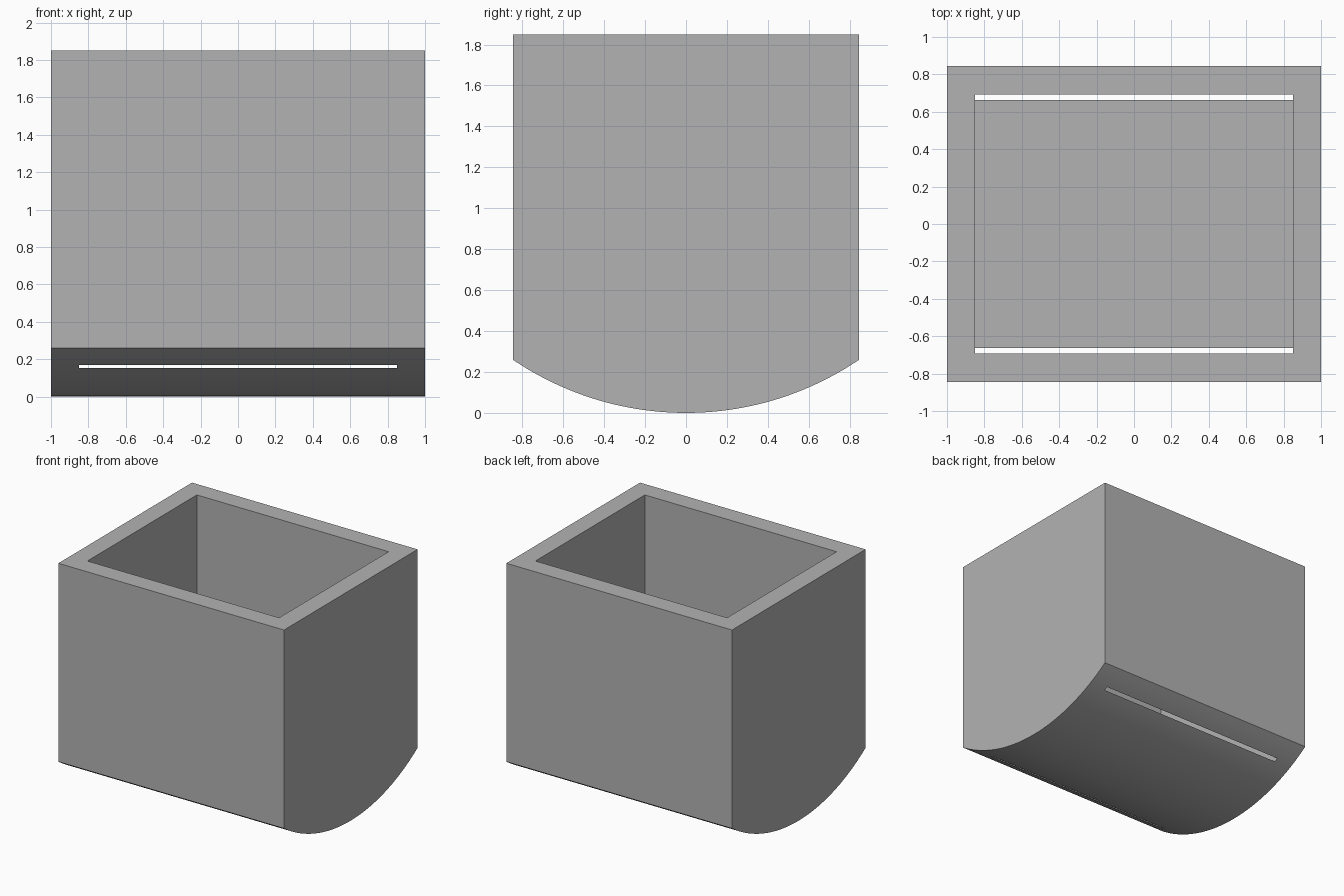
import bpy
import bmesh
import math

cube = bpy.data.objects.get("Cube")
if cube:
    bpy.data.objects.remove(cube, do_unlink=True)

HALF_X, HALF_Y, HEIGHT = 1.0, 0.846, 1.85
WALL, FLOOR_Z = 0.153, 0.154
EDGE_Z = 0.26      # height where the curved underside meets the walls
SEGMENTS = 64

grey = bpy.data.materials.new("plain grey")
grey.use_nodes = True
colour = (0.45, 0.45, 0.45, 1.0)
grey.diffuse_color = colour
grey.node_tree.nodes["Principled BSDF"].inputs["Base Color"].default_value = colour


def extrude_profile(name, profile, half_x):
    """Sweep a closed (y, z) outline along x into a solid."""
    bm = bmesh.new()
    face = bm.faces.new([bm.verts.new((-half_x, y, z)) for y, z in profile])
    swept = bmesh.ops.extrude_face_region(bm, geom=[face])["geom"]
    verts = [g for g in swept if isinstance(g, bmesh.types.BMVert)]
    bmesh.ops.translate(bm, verts=verts, vec=(2 * half_x, 0, 0))
    bmesh.ops.recalc_face_normals(bm, faces=bm.faces)
    mesh = bpy.data.meshes.new(name)
    bm.to_mesh(mesh)
    bm.free()
    mesh.materials.append(grey)
    obj = bpy.data.objects.new(name, mesh)
    bpy.context.collection.objects.link(obj)
    return obj


# Outer body: straight walls over a circular-arc underside
radius = (HALF_Y ** 2 + EDGE_Z ** 2) / (2 * EDGE_Z)
sweep = math.asin(HALF_Y / radius)
angles = [sweep * (2 * i / SEGMENTS - 1) for i in range(SEGMENTS + 1)]
outline = [(radius * math.sin(a), radius * (1 - math.cos(a))) for a in angles]
outline += [(HALF_Y, HEIGHT), (-HALF_Y, HEIGHT)]
body = extrude_profile("open_box_body", outline, HALF_X)

# Square cavity: its lower corners break through the arc as two long slots
inner_y, top = HALF_Y - WALL, HEIGHT + 0.2
cavity = extrude_profile(
    "cavity_cutter",
    [(-inner_y, FLOOR_Z), (inner_y, FLOOR_Z), (inner_y, top), (-inner_y, top)],
    HALF_X - 0.15)
cavity.hide_render = True

cut = body.modifiers.new("cavity", "BOOLEAN")
cut.operation = "DIFFERENCE"
cut.solver = "EXACT"
cut.object = cavity

bpy.ops.object.select_all(action="DESELECT")
body.select_set(True)
bpy.context.view_layer.objects.active = body
bpy.ops.object.modifier_apply(modifier=cut.name)
bpy.data.objects.remove(cavity, do_unlink=True)

# Smooth arc, crisp corners
bpy.ops.object.shade_smooth_by_angle(angle=math.radians(15))
